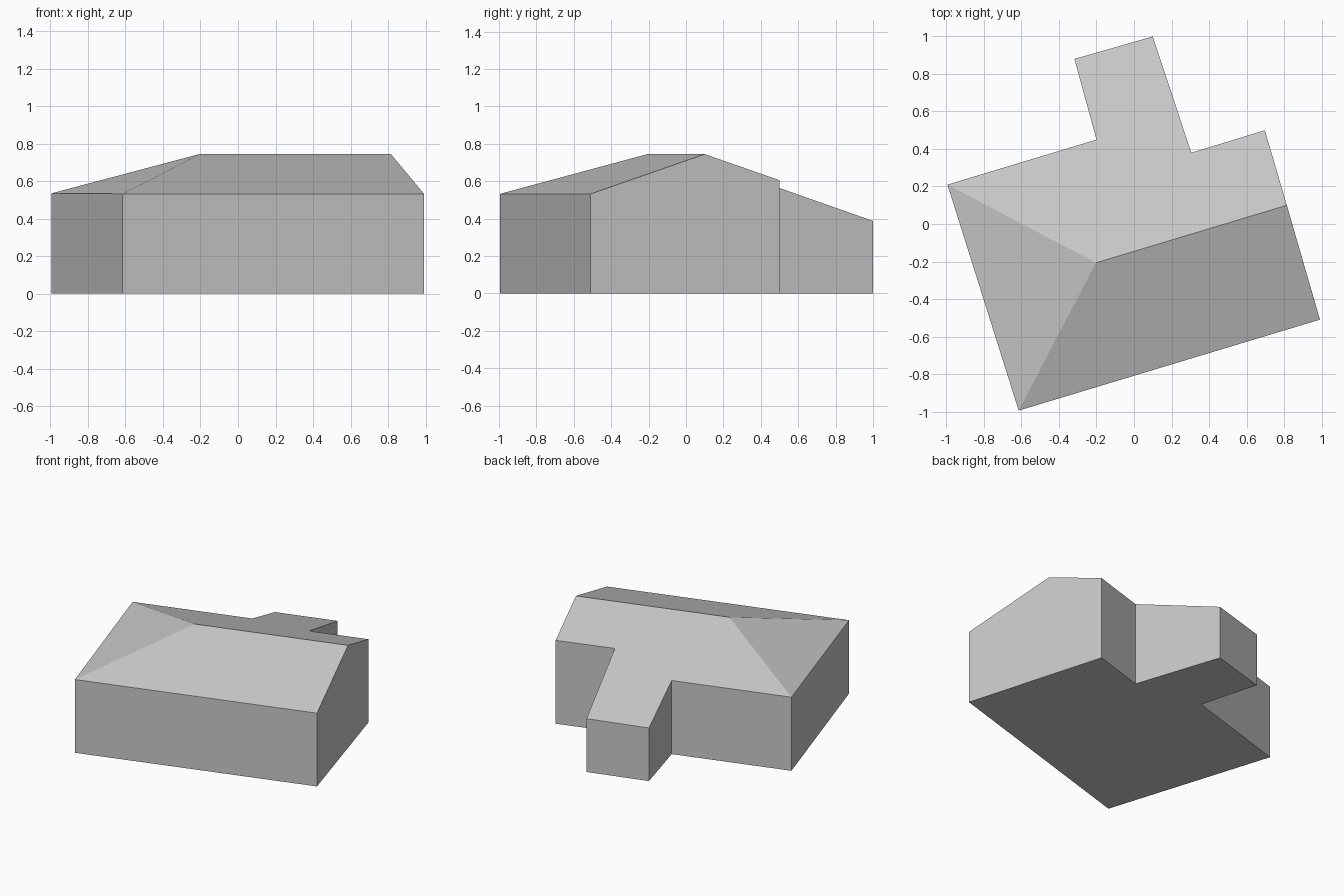
import bpy
import bmesh
from mathutils import Vector

cube = bpy.data.objects.get("Cube")
if cube:
    bpy.data.objects.remove(cube, do_unlink=True)

# One plain grey for the whole massing
grey = bpy.data.materials.new("light_grey")
grey.use_nodes = True
colour = (0.58, 0.58, 0.58, 1)
grey.diffuse_color = colour
grey.node_tree.nodes["Principled BSDF"].inputs["Base Color"].default_value = colour

# Footprint, anticlockwise from the left rear corner, with the rear wing
footprint = [(-0.995, 0.21), (-0.615, -0.995), (0.992, -0.51), (0.698, 0.50),
             (0.306, 0.38), (0.10, 1.0), (-0.318, 0.88), (-0.20, 0.45)]
RIDGE_Z, EAVE_Z = 0.745, 0.535
hip_apex = Vector((-0.203, -0.207, RIDGE_Z))
gable_apex = Vector((0.815, 0.10, RIDGE_Z))

# Both main slopes fall at one pitch away from the ridge line
along = (gable_apex - hip_apex).normalized()
across = Vector((-along.y, along.x, 0))
rear_run = across.dot(Vector((*footprint[0], 0)) - hip_apex)
pitch = (RIDGE_Z - EAVE_Z) / rear_run


def roof_height(x, y):
    return RIDGE_Z - pitch * abs(across.dot(Vector((x, y, 0)) - hip_apex))


# Walls and floor
bm = bmesh.new()
floor = [bm.verts.new((x, y, 0)) for x, y in footprint]
eave = [bm.verts.new((x, y, roof_height(x, y))) for x, y in footprint]
hip, gable = bm.verts.new(hip_apex), bm.verts.new(gable_apex)
bm.faces.new(floor[::-1])
count = len(footprint)
for i in range(count):
    j = (i + 1) % count
    wall = [floor[i], floor[j], eave[j]]
    if i == 2:  # gable end rises to the ridge
        wall.append(gable)
    bm.faces.new(wall + [eave[i]])

# Roof: hipped end, front slope, rear slope running on over the wing
bm.faces.new([eave[0], eave[1], hip])
bm.faces.new([eave[1], eave[2], gable, hip])
bm.faces.new([hip, gable] + eave[3:] + [eave[0]])
bmesh.ops.recalc_face_normals(bm, faces=bm.faces[:])

mesh = bpy.data.meshes.new("house_body")
bm.to_mesh(mesh)
bm.free()
mesh.materials.append(grey)
house = bpy.data.objects.new("house_body", mesh)
bpy.context.collection.objects.link(house)
